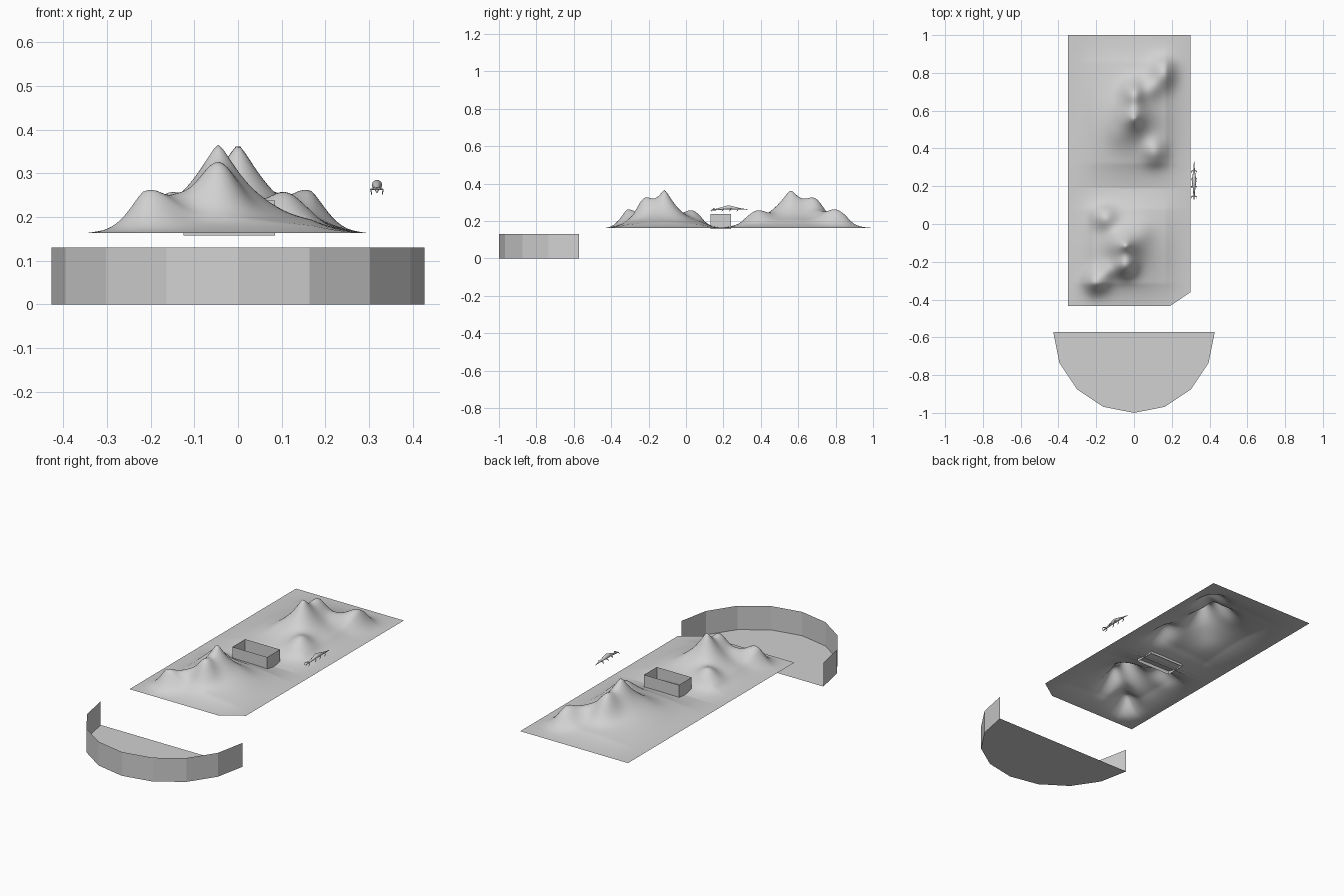
import bpy, bmesh, math
from mathutils import Vector

if "Cube" in bpy.data.objects:
    bpy.data.objects.remove(bpy.data.objects["Cube"])

GREY = (0.64, 0.64, 0.64, 1)
stone = bpy.data.materials.new("plain_grey")
stone.use_nodes = True
stone.diffuse_color = GREY
stone.node_tree.nodes["Principled BSDF"].inputs["Base Color"].default_value = GREY


def finish(name, bm, smooth=False):
    """Turn a bmesh into a named object with the grey material."""
    mesh = bpy.data.meshes.new(name)
    bm.to_mesh(mesh)
    bm.free()
    mesh.materials.append(stone)
    for poly in mesh.polygons:
        poly.use_smooth = smooth
    obj = bpy.data.objects.new(name, mesh)
    bpy.context.collection.objects.link(obj)
    return obj


def wall_strip(bm, outline, low, high, closed):
    """Raise a thin wall on an outline and return its bottom vertices."""
    bottom = [bm.verts.new((x, y, low)) for x, y in outline]
    top = [bm.verts.new((x, y, high)) for x, y in outline]
    count = len(outline)
    for i in range(count if closed else count - 1):
        j = (i + 1) % count
        bm.faces.new((bottom[i], bottom[j], top[j], top[i]))
    return bottom


# Half-round basin: floor and curved wall, open at the straight side
bm = bmesh.new()
angles = [math.pi + math.pi * i / 8 for i in range(9)]
arc = [(0.427 * math.cos(a), -0.573 + 0.427 * math.sin(a)) for a in angles]
floor = wall_strip(bm, arc, 0, 0.13, False)
bm.faces.new(floor)
finish("half_round_basin", bm)

# Open box between the mountains
bm = bmesh.new()
wall_strip(bm, [(-0.125, 0.13), (0.085, 0.13), (0.085, 0.24), (-0.125, 0.24)],
           0.158, 0.238, True)
finish("open_box", bm)

# Hills around the summit: offset x, offset y, height, radius
HILLS = [
    (0, -0.11, 0.085, 0.055),
    (-0.11, 0.15, 0.055, 0.06),
    (-0.16, -0.2, 0.075, 0.07),
    (-0.09, -0.13, 0.03, 0.05),
    (0.09, 0.07, 0.012, 0.06),
]


def relief(u, v):
    """Height of a mountain at an offset from its summit."""
    r = math.hypot(u, v)
    h = 0.152 * math.exp(-(r / 0.075) ** 1.3) + 0.05 * math.exp(-(r / 0.28) ** 2)
    for x, y, height, radius in HILLS:
        h += height * math.exp(-((u - x) ** 2 + (v - y) ** 2) / radius ** 2)
    return h


def mountain(name, summit, y0, y1, turn, stretch, cut=False):
    x0, x1, nx, ny = -0.35, 0.3, 64, 72
    bm = bmesh.new()
    rows = []
    for j in range(ny + 1):
        y = y0 + (y1 - y0) * j / ny
        row = []
        for i in range(nx + 1):
            x = x0 + (x1 - x0) * i / nx
            u = (x - summit[0]) * turn
            v = (y - summit[1]) * turn / stretch
            # Sink to the plain at every border
            fade = (min(1, min(x - x0, x1 - x) / 0.13)
                    * min(1, min(y - y0, y1 - y) / (0.12 * stretch)))
            row.append(bm.verts.new((x, y, 0.163 + relief(u, v) * fade)))
        rows.append(row)
    for a, b in zip(rows, rows[1:]):
        for i in range(nx):
            bm.faces.new((a[i], a[i + 1], b[i + 1], b[i]))
    if cut:
        # Slanted front corner
        bmesh.ops.bisect_plane(
            bm, geom=bm.verts[:] + bm.edges[:] + bm.faces[:],
            plane_co=(0.19, -0.435, 0), plane_no=(0.075, -0.11, 0), clear_outer=True)
    return finish(name, bm, True)


mountain("front_mountain", (-0.045, -0.115), -0.435, 0.2, 1, 1, True)
mountain("back_mountain", (0, 0.56), 0.175, 1, -1, 1.2)


# Small flying creature beside the valley
def tube(bm, points, sides=10):
    """Skin rings of given radius around a path: x, y, z, radius."""
    rings = []
    for k, (x, y, z, r) in enumerate(points):
        before, after = points[max(k - 1, 0)], points[min(k + 1, len(points) - 1)]
        turn = (Vector(after[:3]) - Vector(before[:3])).to_track_quat('Z', 'Y')
        ring = []
        for s in range(sides):
            a = math.tau * s / sides
            spoke = Vector((r * math.cos(a), r * math.sin(a), 0))
            ring.append(bm.verts.new(Vector((x, y, z)) + turn @ spoke))
        rings.append(ring)
    for a, b in zip(rings, rings[1:]):
        for s in range(sides):
            t = (s + 1) % sides
            bm.faces.new((a[s], a[t], b[t], b[s]))
    bm.faces.new(rings[0][::-1])
    bm.faces.new(rings[-1])


CX = 0.318
bm = bmesh.new()
tube(bm, [(CX, 0.13, 0.257, 0.002), (CX, 0.17, 0.263, 0.005),
          (CX, 0.2, 0.269, 0.008), (CX, 0.225, 0.273, 0.012),
          (CX, 0.25, 0.27, 0.009), (CX, 0.28, 0.266, 0.005),
          (CX, 0.33, 0.261, 0.001)])
finish("creature_body", bm, True)

bm = bmesh.new()
for side in (-1, 1):
    for y in (0.15, 0.205, 0.245, 0.285):
        tube(bm, [(CX, y, 0.266, 0.003), (CX + side * 0.014, y - 0.006, 0.263, 0.002),
                  (CX + side * 0.012, y - 0.014, 0.251, 0.001)], 6)
finish("creature_legs", bm, True)
